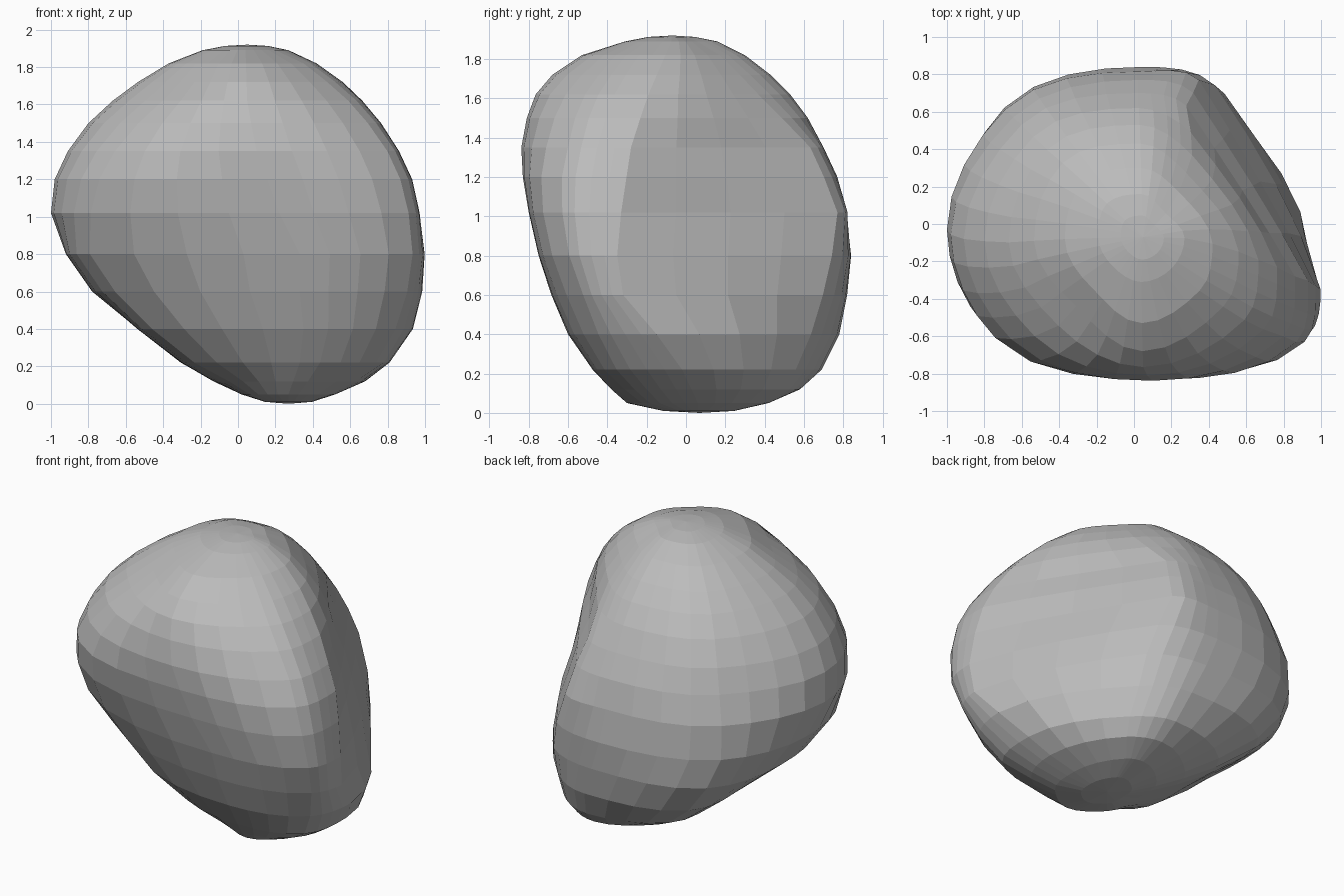
import bpy, bmesh, math

# Boulder: stacked horizontal sections. Each row is the height, then how far the
# section reaches from the z axis to E, NE, N, NW, W, SW, S, SE.
REACH = [
    (0.05, 0.52, 0.54, 0.42, 0.16, -0.02, 0.08, 0.30, 0.46),
    (0.12, 0.68, 0.68, 0.58, 0.33, 0.13, 0.18, 0.38, 0.60),
    (0.22, 0.81, 0.75, 0.69, 0.53, 0.30, 0.36, 0.475, 0.77),
    (0.40, 0.935, 0.80, 0.78, 0.76, 0.53, 0.57, 0.60, 0.91),
    (0.60, 0.985, 0.835, 0.82, 0.89, 0.78, 0.73, 0.685, 1.01),
    (0.80, 0.998, 0.83, 0.84, 0.93, 0.92, 0.87, 0.75, 1.08),
    (1.02, 0.97, 0.79, 0.815, 0.92, 1.0, 0.945, 0.80, 1.09),
    (1.20, 0.93, 0.72, 0.77, 0.86, 0.98, 0.955, 0.83, 1.06),
    (1.35, 0.86, 0.645, 0.70, 0.80, 0.91, 0.90, 0.838, 0.99),
    (1.50, 0.765, 0.56, 0.62, 0.71, 0.80, 0.80, 0.81, 0.89),
    (1.62, 0.665, 0.48, 0.53, 0.61, 0.67, 0.67, 0.765, 0.78),
    (1.72, 0.56, 0.39, 0.43, 0.50, 0.535, 0.53, 0.68, 0.65),
    (1.82, 0.42, 0.29, 0.30, 0.35, 0.37, 0.40, 0.53, 0.50),
    (1.89, 0.27, 0.16, 0.16, 0.18, 0.19, 0.24, 0.31, 0.31),
]
# Height, sideways slide of each of those eight contact points (counterclockwise
# positive), then the bulge of the flat E to NE side.
SLIDE = [
    (0.05, 0.06, 0.00, -0.28, -0.25, -0.06, 0.17, 0.27, 0.20, 1.0),
    (0.22, -0.02, 0.04, -0.25, -0.20, -0.08, 0.03, 0.33, 0.27, 1.0),
    (0.40, -0.15, 0.10, -0.20, -0.12, -0.10, -0.08, 0.35, 0.28, 0.9),
    (0.60, -0.32, 0.15, -0.12, -0.03, -0.10, -0.20, 0.33, 0.27, 0.6),
    (0.80, -0.35, 0.22, -0.05, 0.05, -0.05, -0.25, 0.33, 0.24, 0.4),
    (1.02, -0.33, 0.30, -0.02, 0.055, 0.03, -0.17, 0.22, 0.20, 0.15),
    (1.35, -0.28, 0.25, -0.02, 0.05, 0.08, -0.03, 0.10, 0.14, 0.1),
    (1.60, -0.20, 0.05, -0.03, 0.05, 0.10, 0.10, 0.05, 0.06, 0.6),
    (1.89, -0.075, -0.08, -0.04, 0.025, 0.075, 0.08, 0.04, -0.025, 1.0),
]
BOTTOM = (0.27, 0.07, 0.0)
TOP = (0.05, -0.07, 1.92)
STEPS = 4           # points on each eighth of a section
SIDES = 8 * STEPS


def slide_at(z):
    """Slide row interpolated at height z."""
    for a, b in zip(SLIDE, SLIDE[1:]):
        if z <= b[0]:
            f = (z - a[0]) / (b[0] - a[0])
            return [p + (q - p) * f for p, q in zip(a[1:], b[1:])]


def section(row):
    """Smooth closed curve touching the eight contact points of one row."""
    z, slide = row[0], slide_at(row[0])
    pts, tans = [], []
    for k, h in enumerate(row[1:]):
        c, s = math.cos(math.tau * k / 8), math.sin(math.tau * k / 8)
        pts.append((h * c - slide[k] * s, h * s + slide[k] * c))
        tans.append((-s, c))
    ring = []
    for k in range(8):
        n = (k + 1) % 8
        m = math.dist(pts[k], pts[n])
        bulge = slide[8] if k == 0 else 1.0
        for i in range(STEPS):
            t = i / STEPS
            w = 3 * t ** 2 - 2 * t ** 3
            u = (t ** 3 - 2 * t ** 2 + t) * m
            v = (t ** 3 - t ** 2) * m
            p = []
            for d in range(2):
                curved = (pts[k][d] * (1 - w) + pts[n][d] * w
                          + tans[k][d] * u + tans[n][d] * v)
                straight = pts[k][d] * (1 - t) + pts[n][d] * t
                p.append(straight + (curved - straight) * bulge)
            ring.append((p[0], p[1], z))
    return ring


def shrink(ring, pole, f, z):
    """Small ring that rounds off an end."""
    return [(pole[0] + (x - pole[0]) * f, pole[1] + (y - pole[1]) * f, z)
            for x, y, _ in ring]


# Body rings with rounded ends
loops = [section(row) for row in REACH]
loops.insert(0, shrink(loops[0], BOTTOM, 0.5, 0.01))
loops.append(shrink(loops[-1], TOP, 0.5, 1.913))

bm = bmesh.new()
rings = [[bm.verts.new(p) for p in loop] for loop in loops]
bottom, top = bm.verts.new(BOTTOM), bm.verts.new(TOP)
for i in range(SIDES):
    j = (i + 1) % SIDES
    bm.faces.new((bottom, rings[0][j], rings[0][i]))
    bm.faces.new((top, rings[-1][i], rings[-1][j]))
    for lo, hi in zip(rings, rings[1:]):
        bm.faces.new((lo[i], lo[j], hi[j], hi[i]))
bmesh.ops.recalc_face_normals(bm, faces=bm.faces)

mesh = bpy.data.meshes.new("boulder")
bm.to_mesh(mesh)
bm.free()
boulder = bpy.data.objects.new("boulder", mesh)
bpy.context.collection.objects.link(boulder)

# Stone colour
stone = bpy.data.materials.new("grey_stone")
stone.diffuse_color = (0.5, 0.5, 0.5, 1)
mesh.materials.append(stone)
